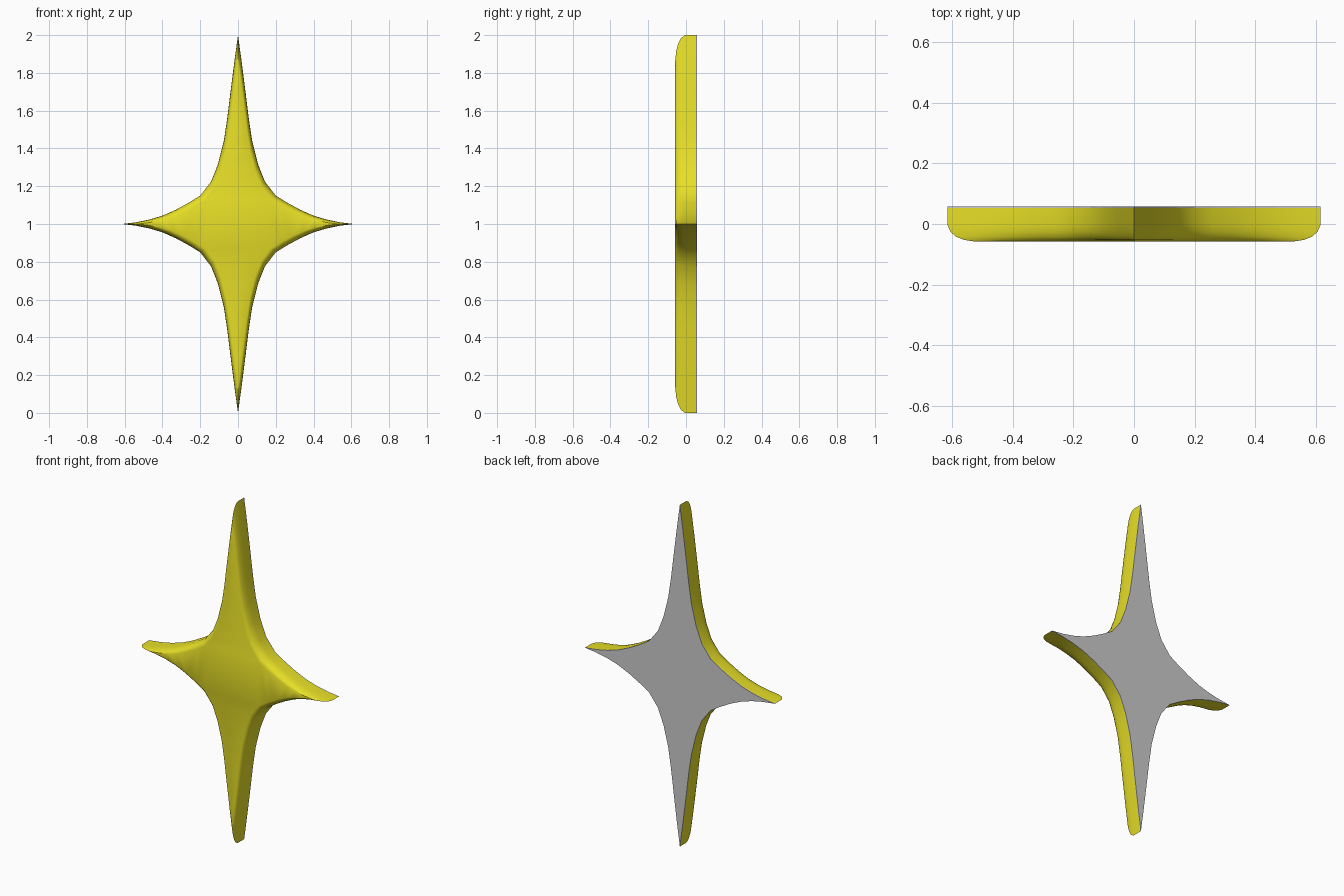
import bpy, bmesh, math

if "Cube" in bpy.data.objects:
    bpy.data.objects.remove(bpy.data.objects["Cube"])

# One quarter of the outline, top tip to right tip (x, height above centre)
QUARTER = [(0, 1.0), (0.018, 0.87), (0.041, 0.69), (0.057, 0.56), (0.075, 0.44),
           (0.105, 0.32), (0.142, 0.225), (0.2, 0.15), (0.26, 0.113), (0.33, 0.075),
           (0.40, 0.044), (0.47, 0.023), (0.54, 0.009), (0.615, 0)]


def star_outline():
    q = QUARTER
    right = q + [(x, -z) for x, z in reversed(q[:-1])]
    return right + [(-x, z) for x, z in reversed(right[1:-1])]


def star_solid(name, rings):
    """Loft scaled star outlines through (y, scale) rings and cap both ends."""
    bm = bmesh.new()
    outline = star_outline()
    loops = [[bm.verts.new((x * s, y, 1 + z * s)) for x, z in outline] for y, s in rings]
    n = len(outline)
    for a, b in zip(loops, loops[1:]):
        for i in range(n):
            j = (i + 1) % n
            bm.faces.new((a[i], a[j], b[j], b[i]))
    for loop in (loops[0], loops[-1]):
        bm.faces.new(loop)
    bmesh.ops.recalc_face_normals(bm, faces=bm.faces)
    bmesh.ops.triangulate(bm, faces=[f for f in bm.faces if len(f.verts) > 4])
    mesh = bpy.data.meshes.new(name)
    bm.to_mesh(mesh)
    bm.free()
    obj = bpy.data.objects.new(name, mesh)
    bpy.context.collection.objects.link(obj)
    return obj


# Yellow body: straight at the back, rounded over towards the front
body = star_solid("star_body", [(0.052, 1.0), (-0.005, 1.0), (-0.026, 0.985),
                                (-0.042, 0.955), (-0.052, 0.915), (-0.057, 0.865)])
yellow = bpy.data.materials.new("yellow")
yellow.diffuse_color = (0.8, 0.74, 0.02, 1)
yellow.use_nodes = True
yellow.node_tree.nodes["Principled BSDF"].inputs["Base Color"].default_value = yellow.diffuse_color
body.data.materials.append(yellow)
bpy.context.view_layer.objects.active = body
body.select_set(True)
bpy.ops.object.shade_smooth_by_angle(angle=math.radians(40))

# Thin grey backing plate
star_solid("back_plate", [(0.052, 1.0), (0.057, 1.0)])
